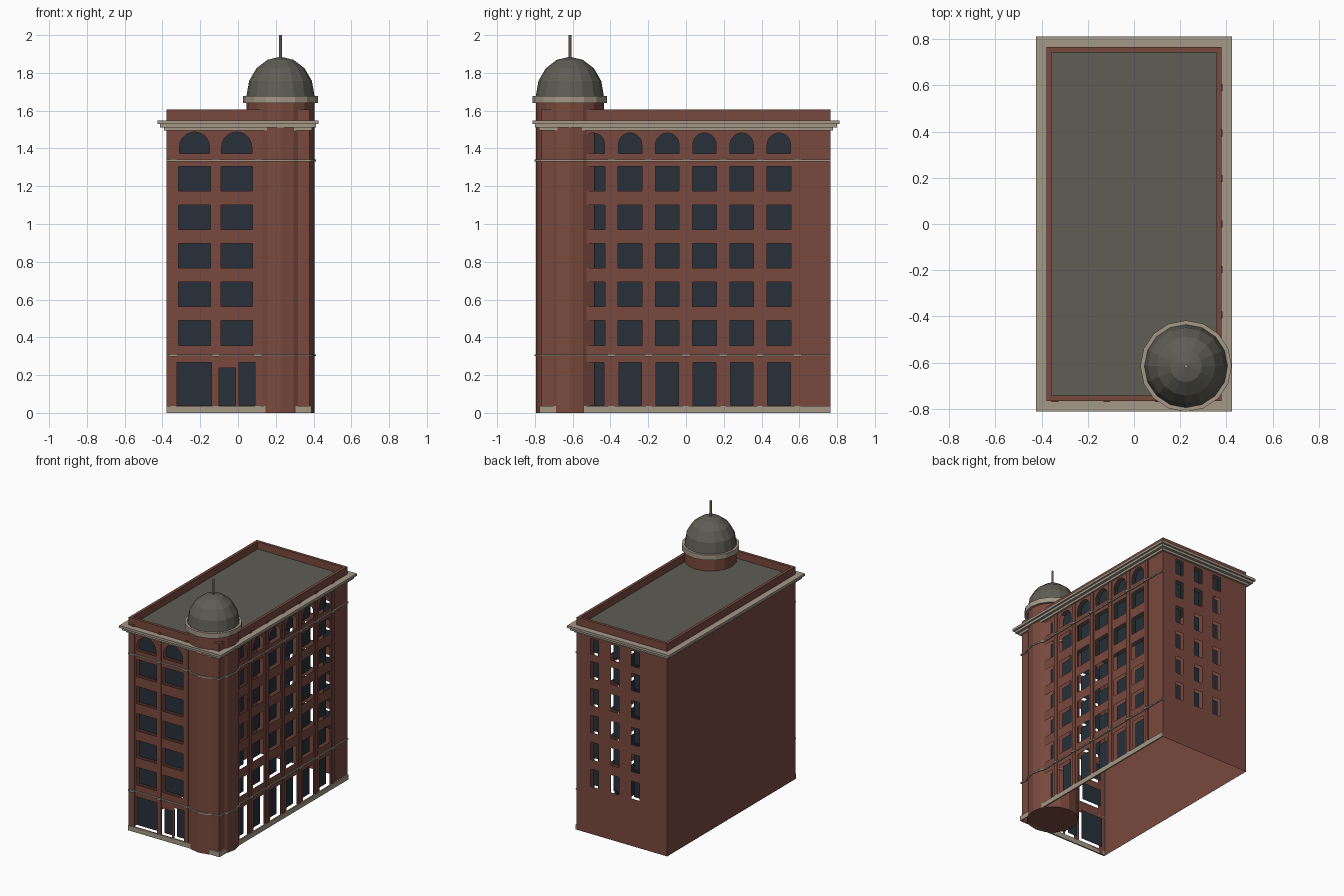
import bpy, bmesh, math
from mathutils import Vector

cube = bpy.data.objects.get("Cube")
if cube:
    bpy.data.objects.remove(cube, do_unlink=True)


def material(name, rgb):
    m = bpy.data.materials.new(name)
    m.use_nodes = True
    m.diffuse_color = (*rgb, 1)
    m.node_tree.nodes["Principled BSDF"].inputs["Base Color"].default_value = (*rgb, 1)
    return m


BRICK = material("brick red", (0.19, 0.068, 0.048))
STONE = material("pale stone", (0.37, 0.315, 0.245))
SLATE = material("grey slate", (0.112, 0.11, 0.09))
GLASS = material("dark glass", (0.02, 0.03, 0.041))

HX, HY = 0.378, 0.765            # half width and half depth of the walls
ROOF, TOP = 1.55, 1.605
TURRET = Vector((0.225, -0.615, 0))
TURRET_R = 0.18
RECESS = 0.03


def finish(name, bm, mat, recalc=True):
    if recalc:
        bmesh.ops.recalc_face_normals(bm, faces=bm.faces)
    mesh = bpy.data.meshes.new(name)
    bm.to_mesh(mesh)
    bm.free()
    mesh.materials.append(mat)
    obj = bpy.data.objects.new(name, mesh)
    bpy.context.collection.objects.link(obj)
    return obj


def boxes(name, mat, bounds):
    """One object from several (low corner, high corner) boxes."""
    bm = bmesh.new()
    for lo, hi in bounds:
        lo, hi = Vector(lo), Vector(hi)
        verts = bmesh.ops.create_cube(bm, size=1)["verts"]
        for v in verts:
            v.co = (lo + hi) / 2 + v.co * (hi - lo)
    finish(name, bm, mat)


def frame(name, mat, grow, depth, z0, z1):
    """Rectangular ring around the building, grown outward from the walls."""
    bm = bmesh.new()
    rings = []
    for g, z in ((grow, z0), (grow, z1), (grow - depth, z1), (grow - depth, z0)):
        x, y = HX + g, HY + g
        rings.append([bm.verts.new(p) for p in ((-x, -y, z), (x, -y, z), (x, y, z), (-x, y, z))])
    for a, b in zip(rings, rings[1:] + rings[:1]):
        for i in range(4):
            j = (i + 1) % 4
            bm.faces.new((a[i], a[j], b[j], b[i]))
    finish(name, bm, mat)


def lathe(name, mat, profile, sides=16):
    """Turned part about the turret axis, closed at both ends."""
    bm = bmesh.new()
    rings = []
    for r, z in profile:
        ring = []
        for k in range(sides):
            a = math.tau * k / sides
            ring.append(bm.verts.new(TURRET + Vector((r * math.cos(a), r * math.sin(a), z))))
        rings.append(ring)
    for a, b in zip(rings, rings[1:]):
        for k in range(sides):
            j = (k + 1) % sides
            bm.faces.new((a[k], a[j], b[j], b[k]))
    bm.faces.new(rings[0])
    bm.faces.new(rings[-1])
    bmesh.ops.remove_doubles(bm, verts=bm.verts, dist=0.0001)
    finish(name, bm, mat)


def rect(u0, u1, v0, v1):
    return [(u0, v0), (u1, v0), (u1, v1), (u0, v1)]


def arch(mid, half, v0, v1):
    """Round-headed opening."""
    spring = v1 - half
    head = [(mid + half * math.cos(math.pi * k / 10), spring + half * math.sin(math.pi * k / 10))
            for k in range(11)]
    return [(mid - half, v0), (mid + half, v0)] + head


def wall(side, place, outward, half, holes):
    """Thin wall pierced by openings, with glass panes set behind it."""
    bm = bmesh.new()
    for loop in [rect(-half, half, 0, ROOF)] + holes:
        vs = [bm.verts.new(place(u, v)) for u, v in loop]
        for a, b in zip(vs, vs[1:] + vs[:1]):
            bm.edges.new((a, b))
    bmesh.ops.triangle_fill(bm, edges=bm.edges[:], use_beauty=True, normal=outward)
    for f in bm.faces:
        f.normal_update()
        if f.normal.dot(outward) < 0:
            f.normal_flip()
    finish(side + "_wall", bm, BRICK, False)
    if not holes:
        return
    bm = bmesh.new()
    for loop in holes:
        f = bm.faces.new([bm.verts.new(place(u, v) - outward * RECESS) for u, v in loop])
        f.normal_update()
        if f.normal.dot(outward) < 0:
            f.normal_flip()
    finish(side + "_window_panes", bm, GLASS, False)


# Window layout
floors = [(0.358 + 0.2045 * i, 0.49 + 0.2035 * i) for i in range(5)]
front_mids = [-0.23, -0.007]
right_mids = [-0.493 + 0.197 * i for i in range(6)]
back_mids = [-0.112, 0.058, 0.228]
SILL, HEAD = 0.038, 0.266

front_holes = [rect(-0.324, -0.14, SILL, HEAD), rect(-0.1, -0.014, SILL, 0.238),
               rect(0.004, 0.09, SILL, HEAD)]
front_holes += [rect(m - 0.084, m + 0.084, a, b) for m in front_mids for a, b in floors]
front_holes += [arch(m, 0.08, 1.372, 1.487) for m in front_mids]
right_holes = [rect(m - 0.06, m + 0.06, SILL, HEAD) for m in right_mids]
right_holes += [rect(m - 0.063, m + 0.063, a, b) for m in right_mids for a, b in floors]
right_holes += [arch(m, 0.062, 1.372, 1.482) for m in right_mids]
back_holes = [rect(m - 0.033, m + 0.033, a, b)
              for m in back_mids for a, b in floors + [(1.36, 1.475)]]

# Walls and roof
wall("front", lambda u, v: Vector((u, -HY, v)), Vector((0, -1, 0)), HX, front_holes)
wall("right_side", lambda u, v: Vector((HX, u, v)), Vector((1, 0, 0)), HY, right_holes)
wall("back", lambda u, v: Vector((u, HY, v)), Vector((0, 1, 0)), HX, back_holes)
wall("plain_side", lambda u, v: Vector((-HX, u, v)), Vector((-1, 0, 0)), HY, [])
bm = bmesh.new()
bm.faces.new([bm.verts.new((x, y, ROOF)) for x, y in rect(-HX, HX, -HY, HY)])
finish("roof", bm, SLATE, False)
frame("parapet", BRICK, 0, 0.022, ROOF, TOP)

# Stepped cornice
frame("cornice_lower", STONE, 0.014, 0.014, 1.495, 1.512)
frame("cornice_middle", STONE, 0.034, 0.034, 1.512, 1.53)
frame("cornice_upper", STONE, 0.047, 0.047, 1.53, 1.548)

# Pilasters between the bays
front_piers = [-0.342, -0.118, 0.105]
right_piers = [m + 0.0985 for m in right_mids]


def on_piers(half, out, z0, z1):
    bounds = [((x - half, -HY - out, z0), (x + half, -HY, z1)) for x in front_piers]
    return bounds + [((HX, y - half, z0), (HX + out, y + half, z1)) for y in right_piers]


def front_and_right(out, z0, z1):
    return [((-HX, -HY - out, z0), (HX + out, -HY, z1)),
            ((HX, -HY, z0), (HX + out, HY, z1))]


boxes("pilasters", BRICK, on_piers(0.015, 0.006, 0, 1.56))

# Plinth and string courses
boxes("plinth", STONE, front_and_right(0.01, 0, 0.037))
for label, z in (("lower", 0.305), ("upper", 1.337)):
    boxes(label + "_string_course", STONE,
          front_and_right(0.008, z - 0.005, z + 0.005) + on_piers(0.018, 0.015, z - 0.007, z + 0.007))
    lathe(label + "_turret_band", STONE,
          [(TURRET_R + 0.008, z - 0.005), (TURRET_R + 0.008, z + 0.005)])

# Corner turret, dome and spire
lathe("turret", BRICK, [(TURRET_R, 0), (TURRET_R, 1.64)])
lathe("turret_collar", STONE, [(0.198, 1.64), (0.198, 1.678)])
dome = [(TURRET_R * math.cos(math.pi * k / 8), 1.678 + 0.207 * math.sin(math.pi * k / 8))
        for k in range(4)]
lathe("dome", SLATE, dome + [(0.002, 1.885)])
lathe("spire", STONE, [(0.008, 1.87), (0.008, 2.0)], 8)
